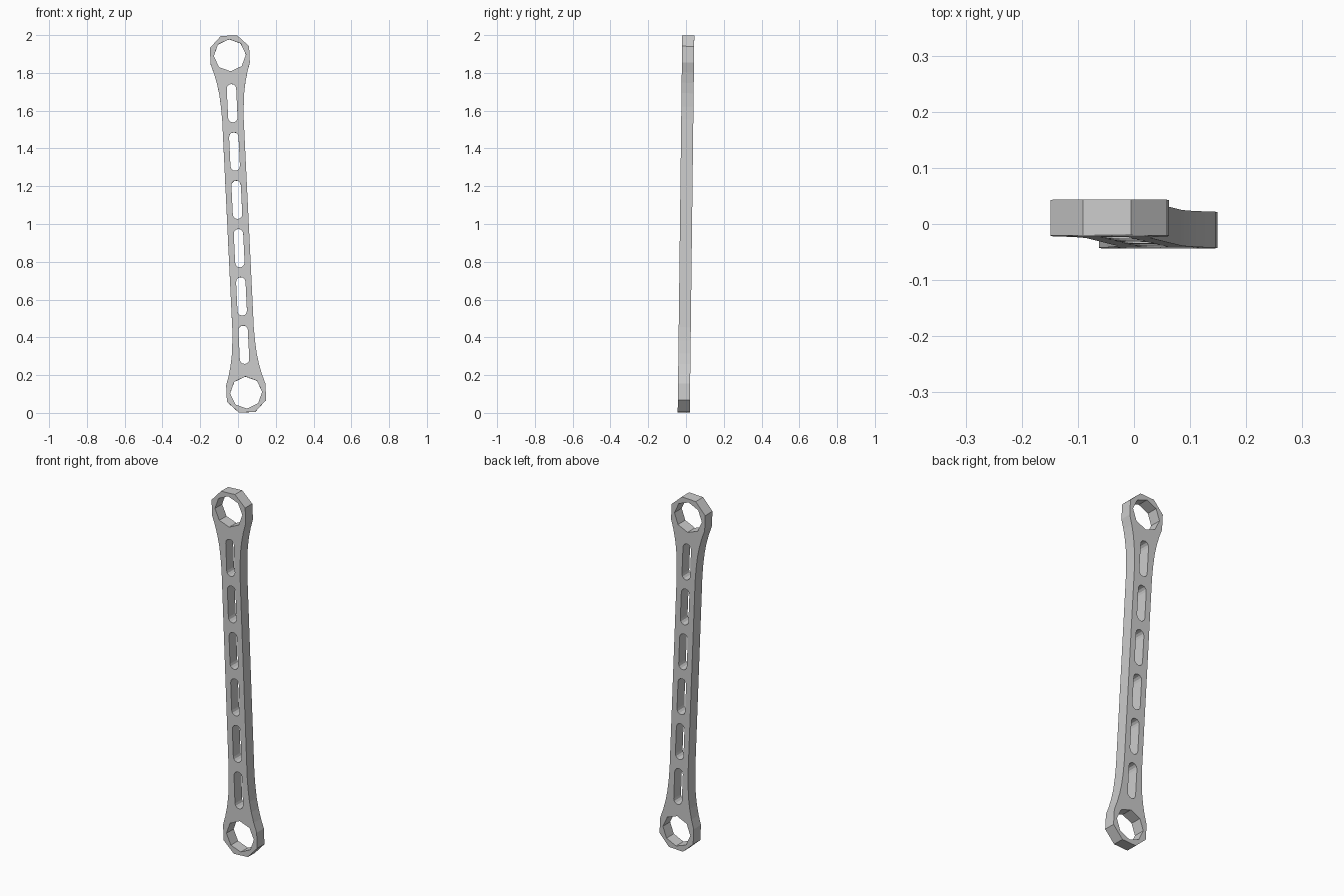
import bpy, bmesh
from math import cos, sin, pi, radians
from mathutils import Matrix

cube = bpy.data.objects.get("Cube")
if cube:
    bpy.data.objects.remove(cube, do_unlink=True)

THICK = 0.064
RING_V = 0.894       # ring centres along the shaft
PITCH = 0.256        # spacing of the slots


def arc(cx, cz, r, start, end, steps):
    """Points on an arc, angles in degrees."""
    angles = [radians(start + (end - start) * i / steps) for i in range(steps + 1)]
    return [(cx + r * cos(a), cz + r * sin(a)) for a in angles]


def half_turn(points):
    return [(-x, -z) for x, z in points]


# Outer outline: octagonal head flowing into a straight shaft, repeated by a half turn
neck = [(0.057, 0.55), (0.060, 0.62), (0.066, 0.69), (0.075, 0.745), (0.088, 0.80)]
head = arc(0, RING_V, 0.1125, -22.5, 202.5, 5)
top = neck + head + [(-x, z) for x, z in reversed(neck)]
outline = top + half_turn(top)

# Octagonal eyes and the row of round-ended slots
eye = arc(0, RING_V, 0.085, 0, 315, 7)
loops = [outline, eye, half_turn(eye)]
for i in range(6):
    v = (i - 2.5) * PITCH
    end = arc(0, 0.077, 0.025, 0, 180, 6)
    loops.append([(x, z + v) for x, z in end + half_turn(end)])

# Fill the plate around its holes and extrude it
bm = bmesh.new()
for loop in loops:
    verts = [bm.verts.new((x, -THICK / 2, z)) for x, z in loop]
    for a, b in zip(verts, verts[1:] + verts[:1]):
        bm.edges.new((a, b))
bmesh.ops.triangle_fill(bm, use_beauty=True, use_dissolve=False, edges=bm.edges[:])
back = bmesh.ops.extrude_face_region(bm, geom=bm.faces[:], use_keep_orig=True)
bmesh.ops.translate(bm, vec=(0, THICK, 0),
                    verts=[g for g in back["geom"] if isinstance(g, bmesh.types.BMVert)])
bmesh.ops.recalc_face_normals(bm, faces=bm.faces[:])

# Slight lean sideways and backwards, standing on the ground
lean = Matrix.Rotation(-0.012, 4, 'X') @ Matrix.Rotation(-0.0483, 4, 'Y')
bm.transform(Matrix.Translation((0, 0, 1)) @ lean)

mesh = bpy.data.meshes.new("link_arm")
bm.to_mesh(mesh)
bm.free()
arm = bpy.data.objects.new("link_arm", mesh)
bpy.context.scene.collection.objects.link(arm)

# Plain grey metal
grey = bpy.data.materials.new("plain_grey")
grey.use_nodes = True
colour = (0.6, 0.6, 0.6, 1)
grey.diffuse_color = colour
grey.node_tree.nodes["Principled BSDF"].inputs["Base Color"].default_value = colour
mesh.materials.append(grey)
